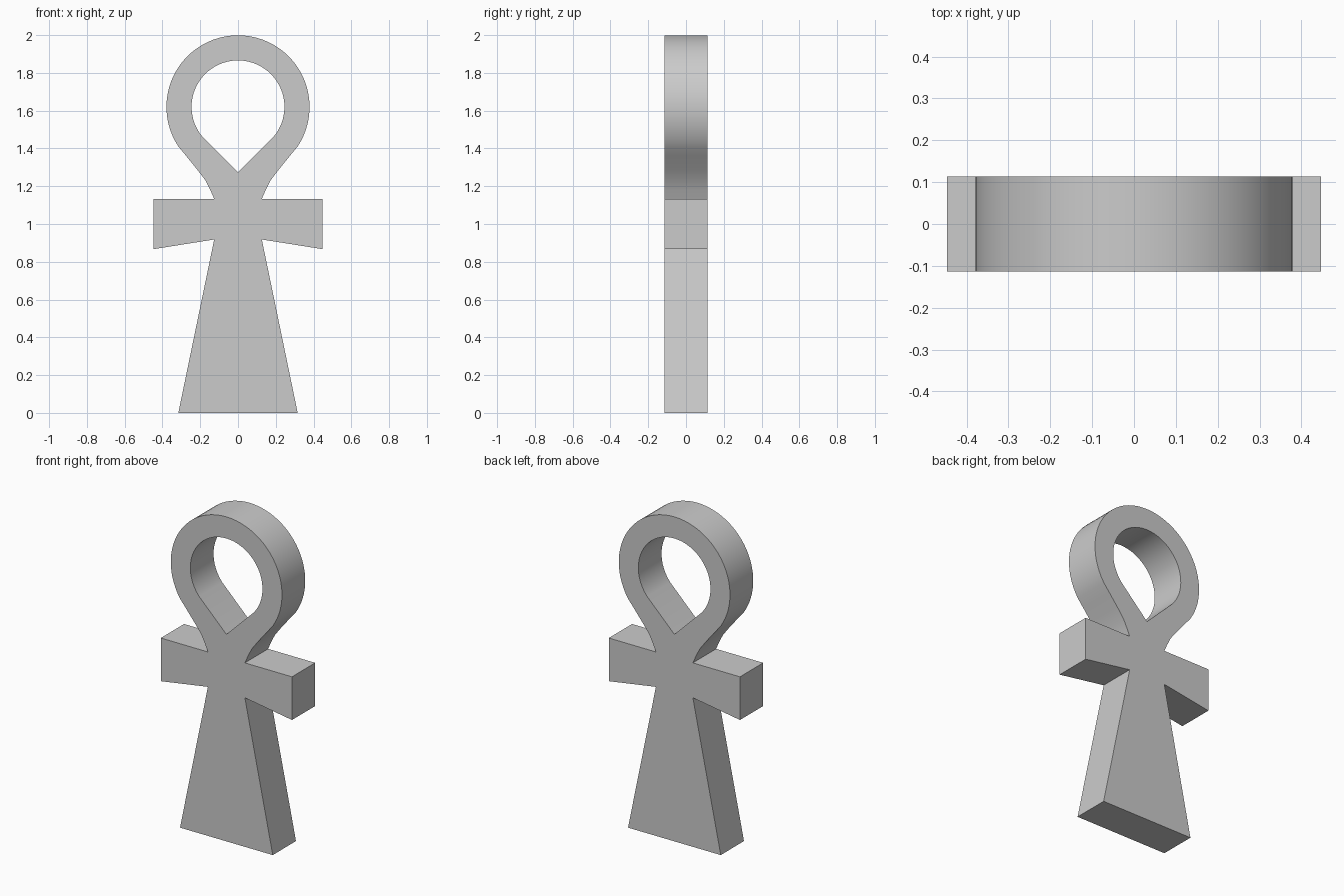
import bpy, bmesh, math

if "Cube" in bpy.data.objects:
    bpy.data.objects.remove(bpy.data.objects["Cube"])

HALF_DEPTH = 0.113
LOOP_Z = 1.62


def arc(radius, start, end, steps):
    """Points on the loop circle, angles in degrees."""
    pts = []
    for i in range(steps + 1):
        a = math.radians(start + (end - start) * i / steps)
        pts.append((radius * math.cos(a), LOOP_Z + radius * math.sin(a)))
    return pts


def add_outline(curve, pts):
    spline = curve.splines.new('POLY')
    spline.points.add(len(pts) - 1)
    for p, (x, z) in zip(spline.points, pts):
        p.co = (x, z, 0, 1)
    spline.use_cyclic_u = True


# Right half of the silhouette: flared shaft, crossbar, neck of the loop
half = [(0.316, 0), (0.126, 0.918), (0.447, 0.867), (0.447, 1.133),
        (0.126, 1.133), (0.146, 1.178), (0.172, 1.23), (0.215, 1.287),
        (0.275, 1.361)]
left = [(-x, z) for x, z in reversed(half)]
outer = half + arc(0.379, -34, 214, 48) + left

# Teardrop opening
inner = [(0, 1.275)] + arc(0.246, -41, 221, 40)

curve = bpy.data.curves.new("ankh", 'CURVE')
curve.dimensions = '2D'
curve.fill_mode = 'BOTH'
curve.extrude = HALF_DEPTH
add_outline(curve, outer)
add_outline(curve, inner)

ankh = bpy.data.objects.new("ankh", curve)
bpy.context.collection.objects.link(ankh)
bpy.context.view_layer.objects.active = ankh
ankh.select_set(True)
bpy.ops.object.convert(target='MESH')
ankh = bpy.context.object

# Weld caps to sides and stand the shape upright
bm = bmesh.new()
bm.from_mesh(ankh.data)
bmesh.ops.remove_doubles(bm, verts=bm.verts, dist=0.0005)
for v in bm.verts:
    x, z, y = v.co
    v.co = (x, -y, z)
bmesh.ops.recalc_face_normals(bm, faces=bm.faces)
bm.to_mesh(ankh.data)
bm.free()
bpy.ops.object.shade_smooth_by_angle(angle=math.radians(30))
